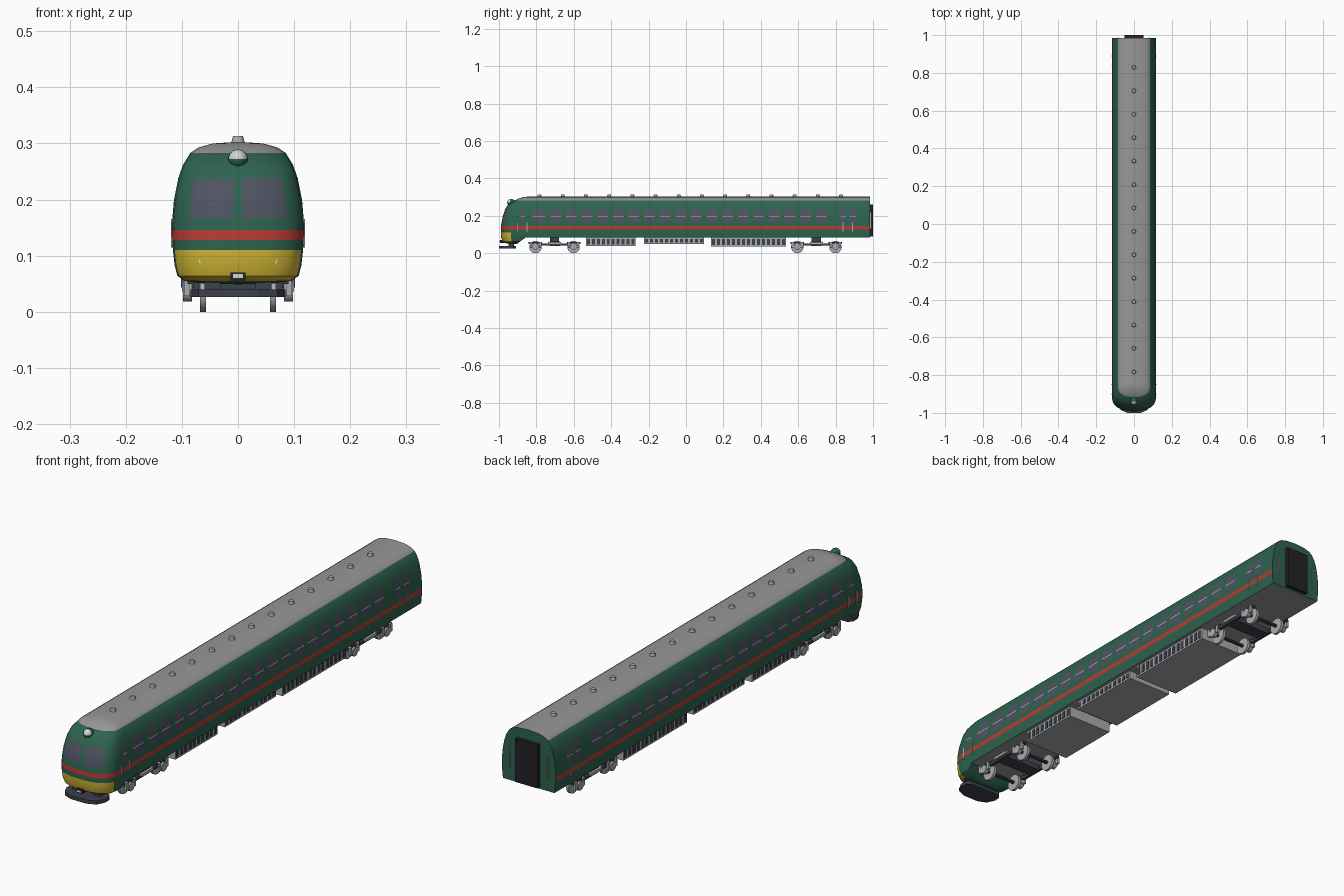
import bpy, bmesh, math
from mathutils import Matrix, Vector

if "Cube" in bpy.data.objects:
    bpy.data.objects.remove(bpy.data.objects["Cube"])

COLORS = {
    "green": (0.027, 0.125, 0.077), "red": (0.47, 0.045, 0.035), "yellow": (0.65, 0.48, 0.035),
    "roof_grey": (0.31, 0.31, 0.32), "window": (0.075, 0.088, 0.12), "light_metal": (0.40, 0.41, 0.43),
    "dark_metal": (0.045, 0.052, 0.068), "black": (0.016, 0.016, 0.022), "pale": (0.66, 0.68, 0.66)}
MATS = {}
for cname, rgb in COLORS.items():
    MATS[cname] = bpy.data.materials.new(cname)
    MATS[cname].diffuse_color = (*rgb, 1)


def finish(name, bm, mats, smooth=False):
    me = bpy.data.meshes.new(name)
    bm.to_mesh(me)
    bm.free()
    for m in mats:
        me.materials.append(MATS[m])
    ob = bpy.data.objects.new(name, me)
    bpy.context.collection.objects.link(ob)
    if smooth:
        bpy.ops.object.select_all(action='DESELECT')
        ob.select_set(True)
        bpy.context.view_layer.objects.active = ob
        bpy.ops.object.shade_smooth_by_angle(angle=math.radians(35))
    return ob


def boxes(name, mat, items):
    """items: (x0, x1, y0, y1, z0, z1)"""
    bm = bmesh.new()
    for x0, x1, y0, y1, z0, z1 in items:
        m = Matrix.Translation(((x0 + x1) / 2, (y0 + y1) / 2, (z0 + z1) / 2)) @ Matrix.Diagonal((x1 - x0, y1 - y0, z1 - z0, 1))
        bmesh.ops.create_cube(bm, size=1, matrix=m)
    return finish(name, bm, [mat])


def both(items):
    """Mirror boxes given on +x to -x."""
    return items + [(-b, -a, *r) for a, b, *r in items]


def cylinders(name, mat, items, axis, segs=20):
    """items: (centre, r1, r2, depth)"""
    bm = bmesh.new()
    rot = {'x': Matrix.Rotation(math.pi / 2, 4, 'Y'), 'y': Matrix.Rotation(math.pi / 2, 4, 'X'), 'z': Matrix()}[axis]
    for c, r1, r2, d in items:
        bmesh.ops.create_cone(bm, cap_ends=True, segments=segs, radius1=r1, radius2=r2, depth=d,
                              matrix=Matrix.Translation(c) @ rot)
    return finish(name, bm, [mat], True)


# Car body: stacked plan outlines (z, half width, front y)
LEVELS = [(.049, 0, -.93), (.050, .06, -.945), (.055, .095, -.968), (.064, .108, -.981), (.083, .113, -.988),
          (.11, .116, -.99), (.128, .117, -.99), (.146, .1175, -.989), (.166, .117, -.986), (.1955, .1145, -.980),
          (.1985, .1142, -.979), (.238, .1065, -.966), (.262, .098, -.95), (.283, .085, -.915),
          (.293, .07, -.895), (.300, .045, -.872), (.303, 0, -.845)]
FRONT = [0, .07, .2, .35, .5, .63, .74, .82, .89, .94, .975, 1]
PANES = [(-.885, -.86), (-.82, -.755)] + [(-.725 + i * .0835, -.668 + i * .0835) for i in range(18)] + [(.825, .855), (.875, .91)]
SIDE = sorted([y for p in PANES for y in p] + [-.905, -.87, -.84, .985])
BACK = .985


def floor_z(y):
    return .049 + .034 * min(1, max(0, (y + .905) / .045))


def outline(z, w, f, s):
    depth = .08 * w / .117
    pts = [(s * w * t, f + depth * (1 - (1 - t ** 2.5) ** .4)) for t in FRONT]
    pts += [(s * w, max(y, f + depth)) for y in SIDE]
    return [Vector((x, y, max(z, floor_z(y)))) for x, y in pts]


bm = bmesh.new()
for s in (1, -1):
    rows = [[bm.verts.new(p) for p in outline(*lv, s)] for lv in LEVELS]
    for a, b in zip(rows, rows[1:]):
        for i in range(len(a) - 1):
            bm.faces.new((a[i], a[i + 1], b[i + 1], b[i]))
    bm.faces.new([r[-1] for r in rows])
bmesh.ops.remove_doubles(bm, verts=bm.verts, dist=.00005)
bmesh.ops.recalc_face_normals(bm, faces=bm.faces)
BODY = ["green", "red", "yellow", "roof_grey", "window", "pale"]


def body_color(f):
    c, n = f.calc_center_median(), f.normal
    if n.y > .9 and c.y > .98:
        return "green"
    if c.z > .283 or (n.z < -.9 and c.y > -.86):
        return "roof_grey"
    if .128 < c.z < .146:
        return "red"
    if c.z < .11 and c.y < -.93 and n.z > -.95:
        return "yellow"
    if .166 < c.z < .238:
        if c.y < -.9:
            return "window" if .008 < abs(c.x) < .083 and c.y < -.945 else "green"
        if any(a < c.y < b for a, b in PANES):
            return "pale" if .1955 < c.z < .1985 else "window"
    return "green"


for f in bm.faces:
    f.material_index = BODY.index(body_color(f))
finish("car_body", bm, BODY, True)

# Roof vents
cylinders("roof_vents", "light_metal", [((0, -.783 + i * .124, .306), .0125, .009, .014) for i in range(14)], 'z', 12)

# Top headlight: green housing with a pale upper lens
bm = bmesh.new()
bmesh.ops.create_uvsphere(bm, u_segments=20, v_segments=12, radius=.0175,
                          matrix=Matrix.Translation((0, -.935, .272)) @ Matrix.Diagonal((1, 1.3, 1, 1)))
for f in bm.faces:
    c = f.calc_center_median()
    f.material_index = int(c.z > .271 and c.y < -.94)
finish("top_headlight", bm, ["green", "pale"], True)

# Lower front lamps and coupler box
cylinders("front_lamps", "pale", [((s * .062, -.971, .091), .008, .008, .016) for s in (1, -1)], 'y', 16)
boxes("marker_lamps", "red", both([(.078, .086, -.965, -.945, .087, .095)]))
boxes("coupler_box", "black", [(-.013, .013, -.994, -.95, .056, .07)])
boxes("coupler_face", "pale", [(-.009, .009, -.996, -.99, .06, .067)])

# Plough plate with chamfered corners
bm = bmesh.new()
half = [(.035, -1.0), (.07, -.985), (.085, -.955), (.085, -.925), (.07, -.91)]
vs = [bm.verts.new((x, y, .026)) for x, y in half + [(-x, y) for x, y in reversed(half)]]
face = bm.faces.new(vs)
ext = bmesh.ops.extrude_face_region(bm, geom=[face])
bmesh.ops.translate(bm, vec=(0, 0, .014), verts=[v for v in ext["geom"] if isinstance(v, bmesh.types.BMVert)])
bmesh.ops.recalc_face_normals(bm, faces=bm.faces)
finish("plough", bm, ["dark_metal"])
boxes("plough_supports", "dark_metal", both([(.03, .06, -.95, -.92, .038, .056)]))

# Gangway door and rear grab rails
boxes("gangway", "black", [(-.05, .05, .98, 1.0, .09, .262)])
boxes("rear_rails", "light_metal", both([(.083, .086, .983, .991, .13, .22)]))

# Door grab rails along the sides
boxes("door_rails", "light_metal",
      both([(.114, .1195, y - .002, y + .002, .115, .165) for y in (-.90, -.85, .84, .89)]))

# Underfloor equipment cases with slotted sides
CASES = [(-.535, -.27, .04), (-.225, .095, .05), (.135, .535, .036)]
boxes("equipment_cases", "light_metal", [(-.1, .1, a, b, z, .085) for a, b, z in CASES])
slots = []
for a, b, z in CASES:
    n = round((b - a) / .027)
    step = (b - a) / n
    slots += [(.098, .102, a + (i + .2) * step, a + (i + .8) * step, z + .007, .076) for i in range(n)]
boxes("case_slots", "dark_metal", both(slots))

# Bogies: wheels, axles, axle boxes, frames
wheels, axles, hubs, frames, springs = [], [], [], [], []
for yc in (-.703, .697):
    for dy in (-.102, .102):
        y = yc + dy
        axles.append(((0, y, .033), .007, .007, .18))
        for s in (1, -1):
            wheels.append(((s * .0625, y, .033), .033, .033, .011))
            hubs.append(((s * .09, y, .036), .018, .018, .016))
        springs.append((.086, .096, y - .03, y - .018, .028, .06))
        springs.append((.086, .096, y + .018, y + .03, .028, .06))
        frames.append((.078, .09, y - .036, y + .036, .05, .06))
    frames.append((.078, .09, yc - .075, yc + .075, .042, .053))
    springs.append((.084, .098, yc - .035, yc + .035, .049, .06))
    frames.append((0, .088, yc - .028, yc + .028, .04, .062))
    frames.append((0, .03, yc - .025, yc + .025, .06, .085))
cylinders("wheels", "light_metal", wheels, 'x', 24)
cylinders("axles", "dark_metal", axles, 'x', 10)
cylinders("axle_boxes", "light_metal", hubs, 'x', 12)
boxes("bogie_frames", "dark_metal", both(frames))
boxes("bogie_springs", "light_metal", both(springs))

for m in bpy.data.materials:
    if m.users and not m.is_grease_pencil:
        m.use_nodes = True
        m.node_tree.nodes["Principled BSDF"].inputs["Base Color"].default_value = m.diffuse_color
